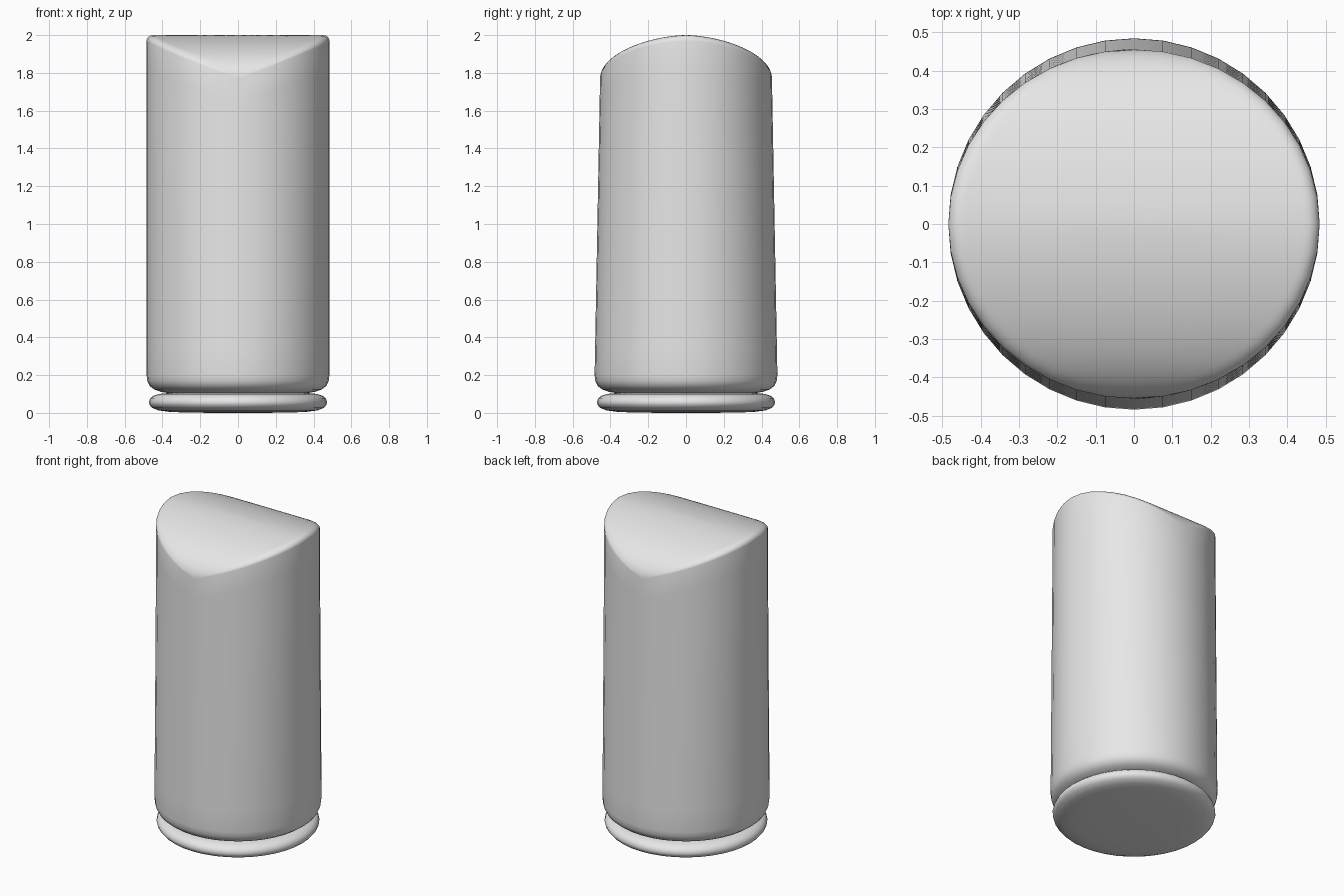
import bpy, bmesh
from math import sin, cos, pi, sqrt, radians

cube = bpy.data.objects.get("Cube")
if cube:
    bpy.data.objects.remove(cube, do_unlink=True)

SIDES = 40
WIDE, TOP_DEPTH = 0.484, 0.455    # radius along the ridge, shoulder radius across it
RIDGE, ROOF_DROP, LIP = 2.0, 0.23, 0.03

grey = bpy.data.materials.new("plain_grey")
grey.use_nodes = True
colour = (0.8, 0.8, 0.8, 1)
grey.diffuse_color = colour
grey.node_tree.nodes["Principled BSDF"].inputs["Base Color"].default_value = colour


def loft(name, rings, start, end):
    """Skin closed rings and cap both ends with a fan of triangles."""
    bm = bmesh.new()
    rows = [[bm.verts.new(p) for p in ring] for ring in rings]
    first, last = bm.verts.new(start), bm.verts.new(end)
    for i in range(SIDES):
        j = (i + 1) % SIDES
        for a, b in zip(rows, rows[1:]):
            bm.faces.new((a[i], a[j], b[j], b[i]))
        bm.faces.new((first, rows[0][j], rows[0][i]))
        bm.faces.new((last, rows[-1][i], rows[-1][j]))
    bmesh.ops.recalc_face_normals(bm, faces=bm.faces)
    mesh = bpy.data.meshes.new(name)
    bm.to_mesh(mesh)
    bm.free()
    obj = bpy.data.objects.new(name, mesh)
    bpy.context.collection.objects.link(obj)
    mesh.materials.append(grey)
    bpy.ops.object.select_all(action='DESELECT')
    obj.select_set(True)
    bpy.context.view_layer.objects.active = obj
    bpy.ops.object.shade_smooth_by_angle(angle=radians(60))
    return obj


angles = [2 * pi * i / SIDES for i in range(SIDES)]


def circle(r, z):
    return [(r * cos(a), r * sin(a), z) for a in angles]


def roof(y):
    """Height of the curved roof at a distance from the ridge."""
    u = min(abs(y) / TOP_DEPTH, 1)
    return RIDGE - ROOF_DROP + ROOF_DROP * sqrt(1 - u ** 1.7)


def cap_point(a, k):
    """Roof point at fraction k of the rim, with a small rolled lip at the ridge ends."""
    y = k * TOP_DEPTH * sin(a)
    e = max(0, (k - 0.93) / 0.07)
    roll = LIP * abs(cos(a)) * (1 - sqrt(max(0, 1 - e * e)))
    return (k * WIDE * cos(a), y, roof(y) - roll)


def wall_point(a, t):
    """Wall point at fraction t between the lower edge and the rim."""
    low = 0.20
    z = low + t * (cap_point(a, 1)[2] - low)
    depth = WIDE - (WIDE - TOP_DEPTH) * min((z - low) / (RIDGE - ROOF_DROP - low), 1)
    return (WIDE * cos(a), depth * sin(a), z)


# Body: rounded foot, tapering wall, wedge-shaped roof
foot = [(0.37, 0.105), (0.41, 0.112), (0.445, 0.125), (0.468, 0.143), (0.48, 0.168)]
rings = [circle(r, z) for r, z in foot]
rings += [[wall_point(a, t / 12) for a in angles] for t in range(13)]
rings += [[cap_point(a, sin(pi / 2 * k / 24)) for a in angles] for k in range(23, 0, -1)]
loft("body", rings, (0, 0, 0.105), (0, 0, RIDGE))

# Base disc: flattened cushion below the body
disc = [(0.25, 0.001), (0.36, 0.005), (0.42, 0.013), (0.455, 0.027), (0.468, 0.042),
        (0.472, 0.056), (0.466, 0.075), (0.45, 0.09), (0.42, 0.1), (0.37, 0.105)]
loft("base_disc", [circle(r, z) for r, z in disc], (0, 0, 0), (0, 0, 0.105))
